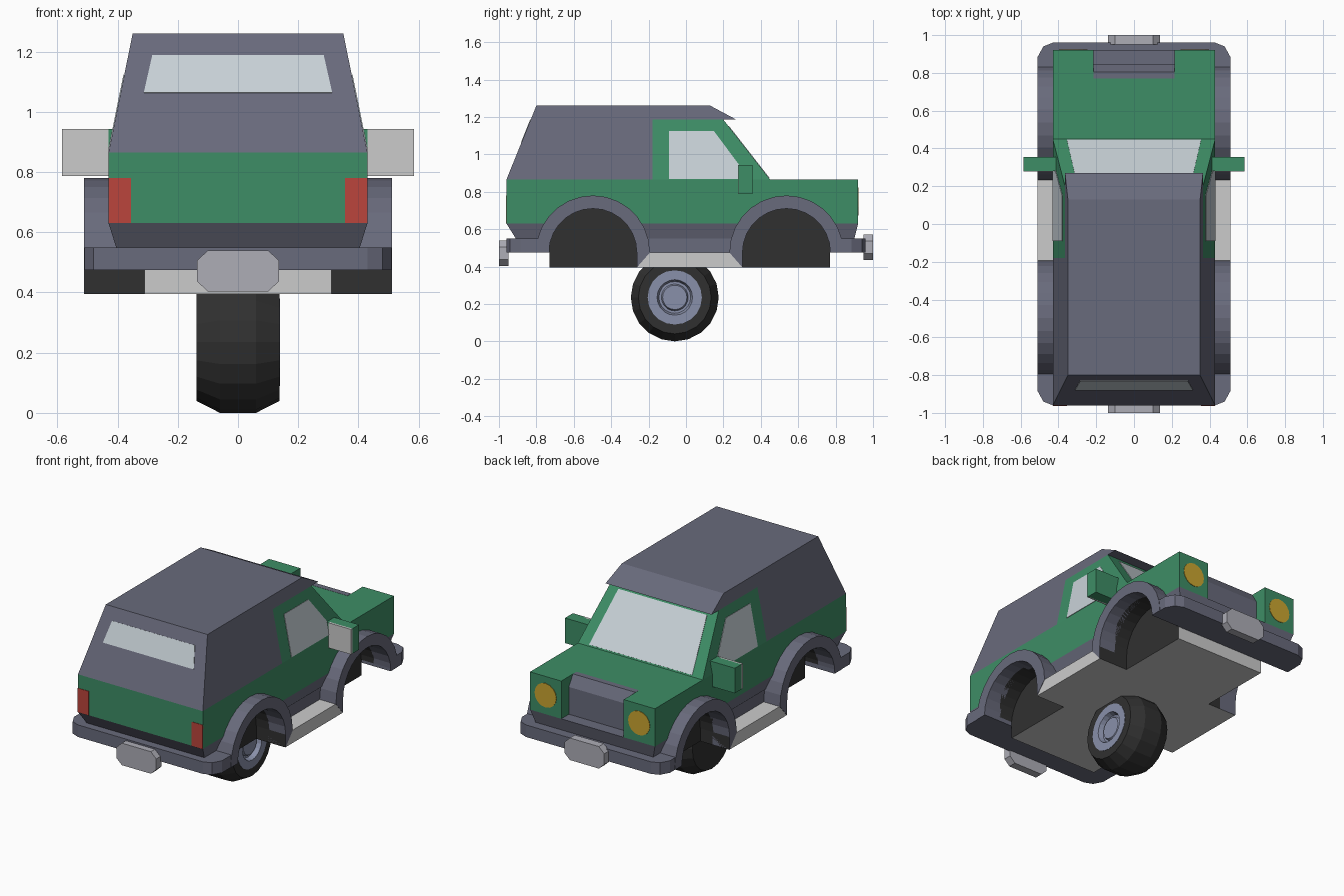
import bpy, bmesh, math
from mathutils import Vector as V

if "Cube" in bpy.data.objects:
    bpy.data.objects.remove(bpy.data.objects["Cube"])


def material(name, rgb):
    m = bpy.data.materials.new(name)
    m.diffuse_color = (*rgb, 1)
    m.use_nodes = True
    m.node_tree.nodes["Principled BSDF"].inputs["Base Color"].default_value = m.diffuse_color
    return m


GREEN = material("green", (0.048, 0.27, 0.133))
TRIM = material("blue_grey", (0.14, 0.145, 0.2))
DARK = material("dark", (0.03, 0.03, 0.03))
GLASS = material("glass", (0.58, 0.64, 0.68))
RED = material("red", (0.5, 0.06, 0.045))
YELLOW = material("yellow", (0.6, 0.38, 0.03))
RIM = material("rim", (0.25, 0.28, 0.4))
PLATE = material("plate", (0.42, 0.42, 0.47))


def loft(name, stacks, mat=None):
    """Skin each stack of equal rings and cap its two ends."""
    bm = bmesh.new()
    for rings in stacks:
        vs = [[bm.verts.new(p) for p in r] for r in rings]
        n = len(vs[0])
        for a, b in zip(vs, vs[1:]):
            for i in range(n):
                j = (i + 1) % n
                bm.faces.new((a[i], a[j], b[j], b[i]))
        bm.faces.new(vs[0][::-1])
        bm.faces.new(vs[-1])
    bmesh.ops.recalc_face_normals(bm, faces=bm.faces)
    me = bpy.data.meshes.new(name)
    bm.to_mesh(me)
    bm.free()
    if mat:
        me.materials.append(mat)
    ob = bpy.data.objects.new(name, me)
    bpy.context.collection.objects.link(ob)
    return ob


def side(pts, x0, x1):      # (y, z) profile extruded along x
    return [[(x0, y, z) for y, z in pts], [(x1, y, z) for y, z in pts]]


def flat(pts, z0, z1):      # (x, y) outline extruded along z
    return [[(x, y, z0) for x, y in pts], [(x, y, z1) for x, y in pts]]


def rect(x, y0, y1, z):
    return [(-x, y0, z), (x, y0, z), (x, y1, z), (-x, y1, z)]


def half(z):                # half width of the tapering cabin
    return 0.43 - 0.2025 * (z - 0.865)


def tapered(pts):
    return [[(s * half(z), y, z) for y, z in pts] for s in (-1, 1)]


def panel(name, pts, mat, out):
    """Thin sheet standing just proud of a body surface."""
    pts = [V(p) for p in pts]
    n = (pts[1] - pts[0]).cross(pts[2] - pts[0]).normalized()
    if n.dot(V(out)) < 0:
        n = -n
    return loft(name, [[[p - n * 0.01 for p in pts], [p + n * 0.003 for p in pts]]], mat)


def arc(c, r, a0, a1, n=14):
    return [(c + r * math.cos(math.radians(a0 + (a1 - a0) * i / n)),
             0.475 + r * math.sin(math.radians(a0 + (a1 - a0) * i / n))) for i in range(n + 1)]


# Body: floor, lower trim, green shell with grille notch
chassis = loft("chassis", [[rect(0.51, -0.73, 0.77, 0.395), rect(0.51, -0.73, 0.77, 0.475)]])
sill = loft("lower_body", [[rect(0.40, -0.73, 0.77, 0.47), rect(0.40, -0.73, 0.77, 0.55)],], TRIM)
skirt = loft("body_skirt", [[rect(0.405, -0.91, 0.90, 0.55), rect(0.43, -0.96, 0.92, 0.63)]], TRIM)
shell = loft("green_body", [flat([(-0.43, -0.96), (0.43, -0.96), (0.43, 0.92), (0.215, 0.92),
                                  (0.215, 0.77), (-0.215, 0.77), (-0.215, 0.92), (-0.43, 0.92)],
                                 0.63, 0.865)], GREEN)

# Wheel wells cut out of the body
wells = loft("well_cutter", [side([(c + 0.235, 0.3)] + arc(c, 0.235, 0, 180) + [(c - 0.235, 0.3)],
                                  s * 0.31, s * 0.6) for c in (-0.498, 0.537) for s in (-1, 1)], DARK)
for ob in (chassis, sill, skirt, shell):
    m = ob.modifiers.new("wells", 'BOOLEAN')
    m.operation, m.solver, m.object = 'DIFFERENCE', 'EXACT', wells
    m.material_mode = 'TRANSFER'
    bpy.context.view_layer.objects.active = ob
    bpy.ops.object.modifier_apply(modifier=m.name)
bpy.data.objects.remove(wells)

# Wheel arch flares, each with a foot towards the middle of the car
for nm, c, d in (("rear", -0.498, 1), ("front", 0.537, -1)):
    ring = arc(0, 0.305, 0, 180) + arc(0, 0.235, 180, 0) + [(0.235, 0.395)]
    pts = [(c + d * y, z) for y, z in ring]
    loft(nm + "_arches", [side(pts, s * 0.395, s * 0.512) for s in (-1, 1)], TRIM)

# Grille
loft("grille", [side([(0.76, 0.63), (0.845, 0.63), (0.845, 0.80), (0.805, 0.866), (0.77, 0.866)],
                     -0.215, 0.215)], TRIM)

# Cabin and roof canopy
loft("cabin", [tapered([(-0.18, 0.865), (0.45, 0.865), (0.20, 1.185), (-0.18, 1.185)])], GREEN)
loft("canopy", [tapered([(-0.96, 0.865), (-0.80, 1.26), (0.13, 1.26), (0.27, 1.185),
                         (-0.18, 1.185), (-0.18, 0.865)])], TRIM)

# Windows
def slope(x, z, y0, dy):
    return (x, y0 + dy * (z - 0.865), z)


panel("windshield", [slope(-0.355, 0.872, 0.45, -0.781), slope(0.355, 0.872, 0.45, -0.781),
                     slope(0.305, 1.15, 0.45, -0.781), slope(-0.305, 1.15, 0.45, -0.781)],
      GLASS, (0, 1, 0))
panel("rear_window", [slope(-0.313, 1.063, -0.96, 0.405), slope(0.313, 1.063, -0.96, 0.405),
                      slope(0.285, 1.187, -0.96, 0.405), slope(-0.285, 1.187, -0.96, 0.405)],
      GLASS, (0, -1, 0))

for s, nm in ((-1, "left"), (1, "right")):
    panel(nm + "_window", [(s * half(z), y, z) for y, z in
                           ((-0.09, 0.868), (0.34, 0.868), (0.15, 1.123), (-0.09, 1.123))],
          GLASS, (s, 0, 0))
    # Mirrors
    loft(nm + "_mirror", [side([(0.28, 0.787), (0.355, 0.787), (0.355, 0.943), (0.28, 0.943)],
                               s * 0.41, s * 0.585)], GREEN)
    panel(nm + "_mirror_glass", [(s * x, 0.28, z) for x, z in
                                 ((0.43, 0.787), (0.585, 0.787), (0.585, 0.943), (0.43, 0.943))],
          None, (0, -1, 0))
    # Lights
    panel(nm + "_tail_light", [(s * x, -0.96, z) for x, z in
                               ((0.355, 0.63), (0.43, 0.63), (0.43, 0.78), (0.355, 0.78))],
          RED, (0, -1, 0))
    panel(nm + "_headlight", [(s * 0.322 + 0.075 * math.cos(a * math.pi / 8), 0.92,
                               0.748 + 0.075 * math.sin(a * math.pi / 8)) for a in range(16)],
          YELLOW, (0, 1, 0))

# Bumpers and blank plates
for nm, d, y_in, z0 in (("rear", -1, 0.73, 0.403), ("front", 1, 0.77, 0.435)):
    edge = [(0.51, y_in), (0.51, 0.885), (0.48, 0.94), (0.43, 0.96)]
    loft(nm + "_bumper", [flat([(x, d * y) for x, y in edge] +
                               [(-x, d * y) for x, y in edge[::-1]], 0.475, 0.55)], TRIM)
    octagon = [(-0.137, 0.035), (-0.1, 0), (0.1, 0), (0.137, 0.035),
               (0.137, 0.102), (0.1, 0.137), (-0.1, 0.137), (-0.137, 0.102)]
    loft(nm + "_plate", [[[(x, d * y, z0 + z) for x, z in octagon] for y in (0.95, 1.0)]], PLATE)


# Single wheel under the middle
def turned(profile, n=20):
    return [[(x, -0.06 + r * math.cos(2 * math.pi * (i + 0.5) / n + math.pi / n),
              0.235 + r * math.sin(2 * math.pi * (i + 0.5) / n + math.pi / n))
             for i in range(n)] for x, r in profile]


loft("tire", [turned([(-0.138, 0.195), (-0.06, 0.235), (0.06, 0.235), (0.138, 0.195),
                      (0.138, 0.145), (0.10, 0.14)])], DARK)
loft("wheel_rim", [turned([(0.095, 0.145), (0.14, 0.145), (0.14, 0.095), (0.11, 0.085),
                           (0.11, 0.072), (0.125, 0.065)])], RIM)
